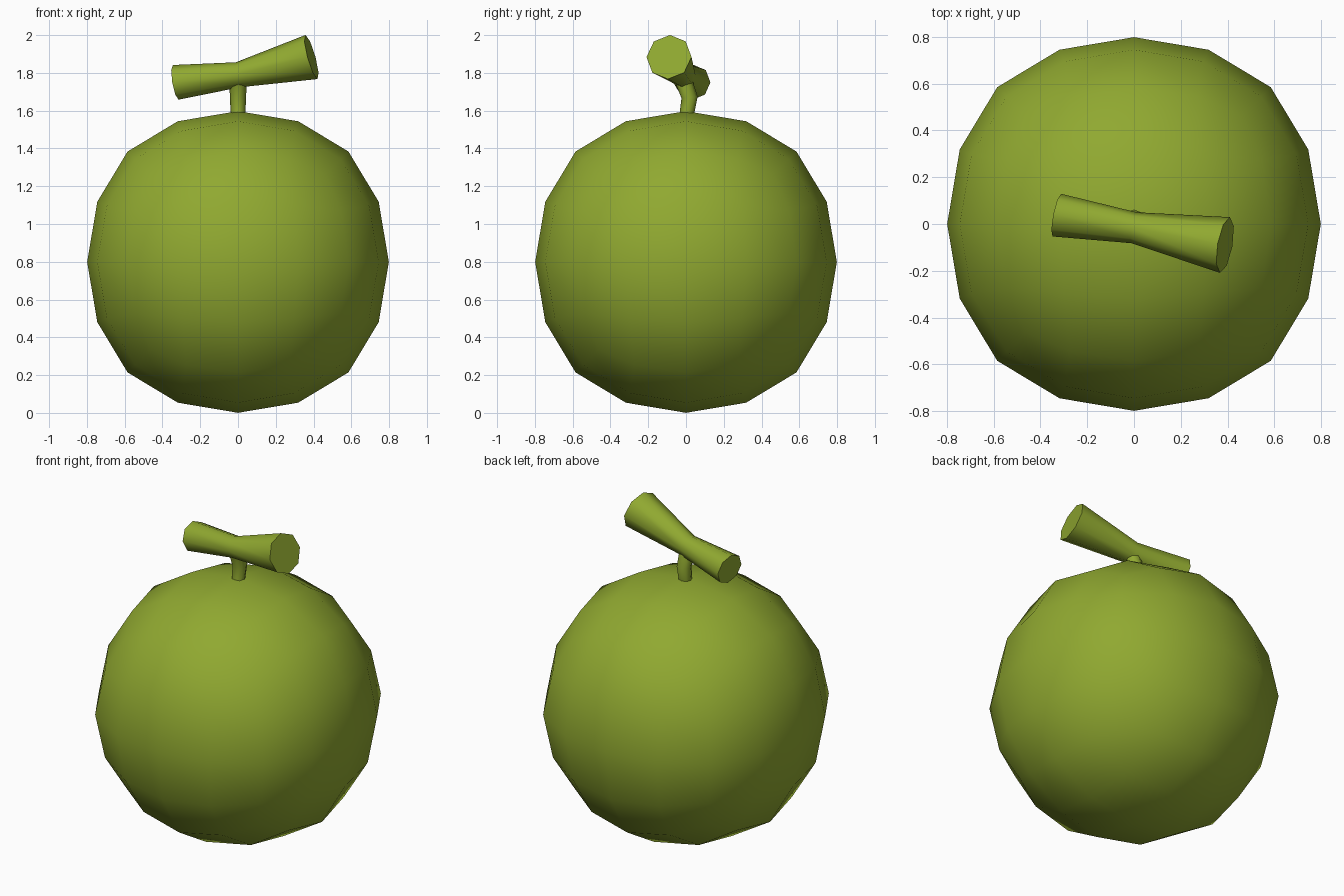
import bpy
import bmesh
import math
from mathutils import Vector

cube = bpy.data.objects.get("Cube")
if cube:
    bpy.data.objects.remove(cube, do_unlink=True)

# One olive green for the whole fruit
green = bpy.data.materials.new("olive_green")
green.use_nodes = True
colour = (0.28, 0.395, 0.03, 1)
green.diffuse_color = colour
green.node_tree.nodes["Principled BSDF"].inputs["Base Color"].default_value = colour


def finish(bm, name):
    bmesh.ops.recalc_face_normals(bm, faces=bm.faces)
    mesh = bpy.data.meshes.new(name)
    bm.to_mesh(mesh)
    bm.free()
    mesh.materials.append(green)
    obj = bpy.data.objects.new(name, mesh)
    bpy.context.collection.objects.link(obj)
    bpy.ops.object.select_all(action='DESELECT')
    obj.select_set(True)
    bpy.context.view_layer.objects.active = obj
    bpy.ops.object.shade_smooth_by_angle(angle=math.radians(60))
    return obj


def tube(name, sections, up, sides=8):
    """Capped tube through (centre, radius, direction) sections."""
    bm = bmesh.new()
    rings = []
    for centre, radius, direction in sections:
        n = Vector(direction).normalized()
        u = (Vector(up) - n * n.dot(Vector(up))).normalized()
        v = n.cross(u)
        ring = []
        for i in range(sides):
            a = 2 * math.pi * i / sides
            offset = u * math.cos(a) + v * math.sin(a)
            ring.append(bm.verts.new(Vector(centre) + offset * radius))
        rings.append(ring)
    for a, b in zip(rings, rings[1:]):
        for i in range(sides):
            j = (i + 1) % sides
            bm.faces.new((a[i], a[j], b[j], b[i]))
    bm.faces.new(rings[0])
    bm.faces.new(rings[-1])
    return finish(bm, name)


# Fruit body: a cube rounded by two levels of subdivision
bm = bmesh.new()
bmesh.ops.create_cube(bm, size=1.818)
body = finish(bm, "fruit_body")
body.location.z = 0.799
for poly in body.data.polygons:
    poly.use_smooth = True
for attribute in ("sharp_edge", "sharp_face"):
    layer = body.data.attributes.get(attribute)
    if layer:
        body.data.attributes.remove(layer)
rounding = body.modifiers.new("rounding", 'SUBSURF')
rounding.levels = rounding.render_levels = 2
rounding.use_limit_surface = False

# Short bent stem
tube("stem", [
    ((0, 0.002, 1.57), 0.038, (0, 0.2, 1)),
    ((0, 0.019, 1.67), 0.043, (0, -0.1, 1)),
    ((0, -0.02, 1.78), 0.046, (0, -0.35, 1)),
], (0, 1, 0))

# Crosswise twig, pinched in the middle and flaring to both ends
tube("stem_crossbar", [
    ((-0.33, 0.038, 1.75), 0.093, (1, -0.2, 0.17)),
    ((0, -0.016, 1.79), 0.067, (1, -0.17, 0.18)),
    ((0.389, -0.09, 1.884), 0.121, (1, -0.18, 0.28)),
], (0, 0, 1))
